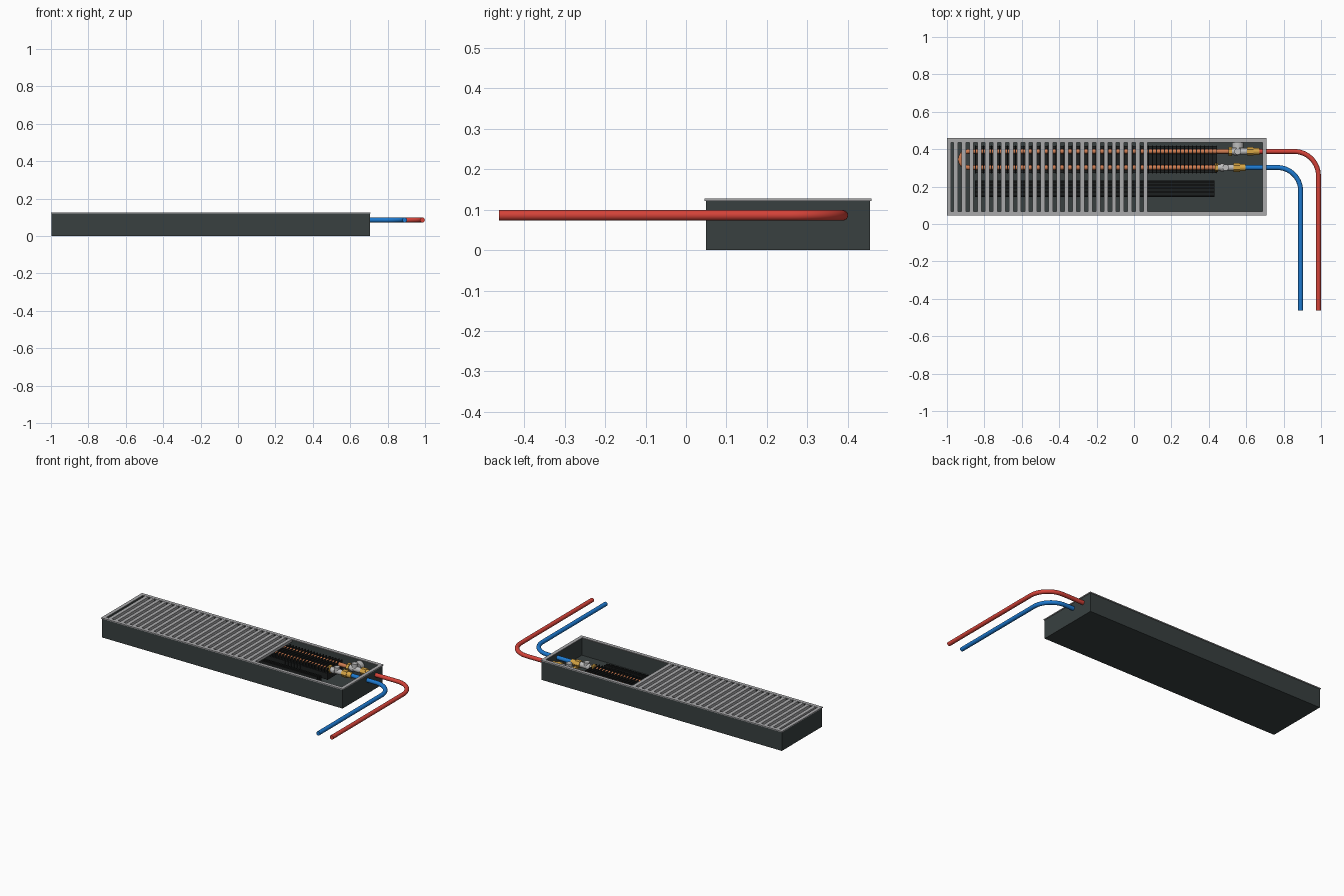
import bpy, bmesh, math
from mathutils import Vector

if "Cube" in bpy.data.objects:
    bpy.data.objects.remove(bpy.data.objects["Cube"])


def mat(name, r, g, b):
    m = bpy.data.materials.new(name)
    m.diffuse_color = (r, g, b, 1)
    m.use_nodes = True
    m.node_tree.nodes["Principled BSDF"].inputs["Base Color"].default_value = m.diffuse_color
    return m


DARK = mat("dark grey", 0.04, 0.051, 0.051)
BLACK = mat("black", 0.012, 0.014, 0.014)
ALU = mat("aluminium", 0.40, 0.40, 0.41)
STEEL = mat("steel", 0.52, 0.52, 0.52)
RED = mat("red", 0.66, 0.055, 0.04)
BLUE = mat("blue", 0.012, 0.19, 0.62)
COPPER = mat("copper", 0.62, 0.20, 0.08)
BRASS = mat("brass", 0.68, 0.38, 0.06)


def finish(name, bm, m, smooth=False):
    bmesh.ops.recalc_face_normals(bm, faces=bm.faces)
    me = bpy.data.meshes.new(name)
    bm.to_mesh(me)
    bm.free()
    ob = bpy.data.objects.new(name, me)
    me.materials.append(m)
    bpy.context.collection.objects.link(ob)
    if smooth:
        bpy.ops.object.select_all(action='DESELECT')
        ob.select_set(True)
        bpy.context.view_layer.objects.active = ob
        bpy.ops.object.shade_smooth_by_angle(angle=math.radians(40))
    return ob


def boxes(name, spans, m):
    """One object from boxes given as (x0, x1, y0, y1, z0, z1)."""
    bm = bmesh.new()
    for x0, x1, y0, y1, z0, z1 in spans:
        vs = bmesh.ops.create_cube(bm, size=1)["verts"]
        for v in vs:
            v.co = ((x0 + x1) / 2 + v.co.x * (x1 - x0),
                    (y0 + y1) / 2 + v.co.y * (y1 - y0),
                    (z0 + z1) / 2 + v.co.z * (z1 - z0))
    return finish(name, bm, m)


def tube(name, pts, r, m, sides=20):
    """Capped round tube swept along a flat path."""
    bm = bmesh.new()
    pts = [Vector(p) for p in pts]
    rings = []
    for i, p in enumerate(pts):
        d = (pts[min(i + 1, len(pts) - 1)] - pts[max(i - 1, 0)]).normalized()
        up = Vector((0, 0, 1)) if abs(d.z) < 0.9 else Vector((0, 1, 0))
        s = d.cross(up).normalized()
        rings.append([bm.verts.new(p + r * (math.cos(a) * s + math.sin(a) * up))
                      for a in (2 * math.pi * k / sides for k in range(sides))])
    for a, b in zip(rings, rings[1:]):
        for k in range(sides):
            n = (k + 1) % sides
            bm.faces.new((a[k], a[n], b[n], b[k]))
    bm.faces.new(rings[0])
    bm.faces.new(rings[-1])
    return finish(name, bm, m, sides > 8)


def arc(cx, cy, r, a0, a1, z, n=14):
    return [(cx + r * math.cos(math.radians(a0 + (a1 - a0) * i / n)),
             cy + r * math.sin(math.radians(a0 + (a1 - a0) * i / n)), z)
            for i in range(n + 1)]


X0, X1, Y0, Y1 = -0.997, 0.705, 0.05, 0.455
Z, YR, YB = 0.086, 0.388, 0.302
W = 0.008

# open trough
boxes("trough", [(X0, X1, Y0, Y1, 0, W),
                 (X0, X1, Y0, Y0 + W, W, 0.121), (X0, X1, Y1 - W, Y1, W, 0.121),
                 (X0, X0 + W, Y0 + W, Y1 - W, W, 0.121),
                 (X1 - W, X1, Y0 + W, Y1 - W, W, 0.121)], DARK)

# top frame
F, E = 0.022, 0.004
boxes("top_frame", [(X0 - E, X1 + E, Y0 - E, Y0 - E + F, 0.121, 0.127),
                    (X0 - E, X1 + E, Y1 + E - F, Y1 + E, 0.121, 0.127),
                    (X0 - E, X0 - E + F, Y0 - E + F, Y1 + E - F, 0.121, 0.127),
                    (X1 + E - F, X1 + E, Y0 - E + F, Y1 + E - F, 0.121, 0.127)], ALU)

# grille slats over the left part
N = 25
boxes("grille_slats", [(c - 0.0115, c + 0.0115, Y0 + 0.014, Y1 - 0.014, 0.108, 0.126)
                       for c in (-0.953 + i * 1.015 / (N - 1) for i in range(N))], ALU)

# copper loop of the heat exchanger
rb = (YR - YB) / 2
tube("copper_loop", [(0.52, YR, Z)] + arc(-0.885, (YR + YB) / 2, rb, 90, 270, Z)
     + [(0.45, YB, Z)], 0.0125, COPPER, 16)

# thin fins and the dark core under them
boxes("fins", [(x, x + 0.005, 0.27, 0.42, 0.03, 0.102)
               for x in (-0.85 + i * 0.0215 for i in range(61))], BLACK)
boxes("fin_core", [(-0.85, 0.445, 0.272, 0.418, 0.03, 0.07)], BLACK)

# long ribbed fan housing
boxes("fan_housing", [(-0.85, 0.43, 0.145, 0.232, W, 0.045)]
      + [(-0.85, 0.43, y, y + 0.009, 0.045, h)
         for y, h in ((0.147, 0.055), (0.167, 0.065), (0.187, 0.075),
                      (0.205, 0.075), (0.221, 0.07))], BLACK)

# supply and return pipes
for name, m, xs, y, xe, r in (("supply_pipe", RED, 0.64, YR, 0.986, 0.13),
                              ("return_pipe", BLUE, 0.59, YB, 0.891, 0.125)):
    tube(name, [(xs, y, Z)] + arc(xe - r, y - r, r, 90, 0, Z) + [(xe, -0.462, Z)],
         0.013, m)


def along(name, x0, x1, y, r, m, sides=20):
    tube(name, [(x0, y, Z), (x1, y, Z)], r, m, sides)


# valves: nut, body, nut, and a collar for each line
for tag, x, y in (("supply", 0.505, YR), ("return", 0.432, YB)):
    along(tag + "_inner_nut", x, x + 0.018, y, 0.024, BRASS, 6)
    along(tag + "_valve_body", x + 0.018, x + 0.105, y, 0.017, STEEL)
    along(tag + "_valve_collar", x + 0.03, x + 0.05, y, 0.021, STEEL)
    along(tag + "_outer_nut", x + 0.1, x + 0.135, y, 0.023, BRASS, 6)
    along(tag + "_end_ring", x + 0.135, x + 0.165, y, 0.018, BRASS)

# valve heads
tube("supply_valve_neck", [(0.555, YR, Z), (0.555, 0.415, Z)], 0.016, STEEL)
tube("supply_valve_head", [(0.555, 0.407, Z), (0.555, 0.442, Z)], 0.031, STEEL)
tube("supply_valve_cap", [(0.555, YR, Z), (0.555, YR, 0.122)], 0.018, STEEL)
tube("return_valve_cap", [(0.49, YB, Z), (0.49, YB, 0.114)], 0.017, STEEL)
